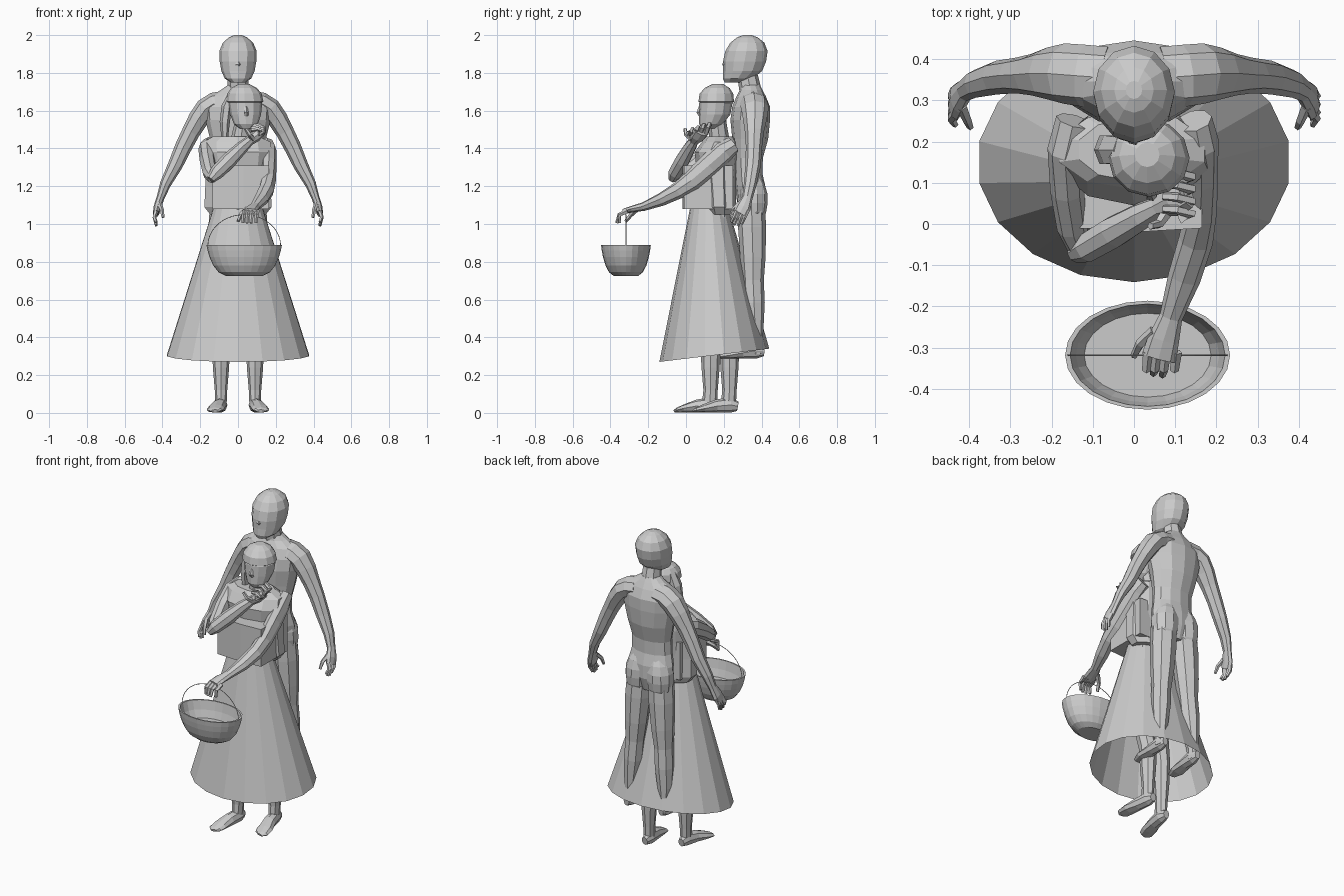
import bpy, bmesh, math
from mathutils import Vector

clay = bpy.data.materials.new("pale_grey")
clay.diffuse_color = (0.6, 0.6, 0.6, 1)


def skin(name, loops, cap=True):
    """Bridge equal-sized loops of points into a flat-shaded mesh."""
    bm = bmesh.new()
    rows = [[bm.verts.new(p) for p in loop] for loop in loops]
    n = len(rows[0])
    for a, b in zip(rows, rows[1:]):
        for i in range(n):
            j = (i + 1) % n
            bm.faces.new((a[i], a[j], b[j], b[i]))
    if cap:
        bm.faces.new(rows[0][::-1])
        bm.faces.new(rows[-1])
    bmesh.ops.recalc_face_normals(bm, faces=bm.faces)
    me = bpy.data.meshes.new(name)
    bm.to_mesh(me)
    bm.free()
    me.materials.append(clay)
    ob = bpy.data.objects.new(name, me)
    bpy.context.collection.objects.link(ob)
    return ob


def stack(name, rings, sides=12, cap=True, tilt=0.0):
    """Horizontal ellipses (x, y, z, rx, ry) stacked into one form."""
    loops = []
    for x, y, z, rx, ry in rings:
        loop = []
        for i in range(sides):
            a = math.tau * i / sides - math.pi / 2
            dy = ry * math.sin(a)
            loop.append((x + rx * math.cos(a), y + dy, z + tilt * dy))
        loops.append(loop)
    return skin(name, loops, cap)


def limb(name, pts, ref=(0, 1, 0), sides=8):
    """Ellipses (x, y, z, width, depth) square to a path; depth lies along ref."""
    P = [Vector(p[:3]) for p in pts]
    loops = []
    for i, p in enumerate(P):
        t = (P[min(i + 1, len(P) - 1)] - P[max(i - 1, 0)]).normalized()
        u = t.cross(Vector(ref)).normalized()
        v = u.cross(t)
        w, d = pts[i][3:]
        loops.append([p + u * w * math.cos(math.tau * k / sides)
                      + v * d * math.sin(math.tau * k / sides) for k in range(sides)])
    return skin(name, loops)


def fingers(name, paths, r, ref):
    for k, path in enumerate(paths):
        n = len(path) - 1
        limb(f"{name}_{k + 1}", [(*p, r * (1 - 0.4 * i / n), r * (1 - 0.4 * i / n))
                                 for i, p in enumerate(path)], ref, 5)


# --- Tall rear figure ---
stack("rear_torso", [(0, .345, 1.04, .09, .05), (0, .345, 1.12, .145, .075),
      (0, .34, 1.20, .147, .08), (0, .33, 1.27, .13, .074), (0, .33, 1.35, .127, .077),
      (0, .34, 1.45, .148, .095), (0, .34, 1.55, .172, .105), (0, .345, 1.62, .178, .10),
      (0, .345, 1.675, .15, .078), (0, .345, 1.71, .09, .06), (0, .34, 1.735, .055, .052)])
stack("rear_neck", [(0, .345, 1.69, .06, .06), (0, .325, 1.79, .052, .055)], 8)
stack("rear_head", [(0, .25, 1.748, .035, .045), (0, .275, 1.77, .07, .08),
      (0, .30, 1.81, .088, .103), (0, .31, 1.86, .097, .114), (0, .32, 1.915, .099, .112),
      (0, .325, 1.96, .08, .09), (0, .325, 1.988, .048, .055), (0, .325, 2.0, .02, .022)])
limb("rear_nose", [(0, .215, 1.88, .01, .01), (0, .203, 1.845, .016, .012),
                   (0, .215, 1.825, .016, .01)], sides=5)
for s, side in ((-1, "right"), (1, "left")):
    limb(f"rear_{side}_arm", [(s * .07, .355, 1.645, .06, .075), (s * .125, .36, 1.637, .06, .075),
         (s * .17, .365, 1.61, .058, .073), (s * .21, .365, 1.555, .054, .063),
         (s * .25, .362, 1.485, .048, .05), (s * .288, .36, 1.41, .045, .043),
         (s * .333, .355, 1.31, .039, .041), (s * .385, .34, 1.21, .029, .034),
         (s * .41, .325, 1.14, .021, .028), (s * .427, .305, 1.09, .02, .04),
         (s * .434, .285, 1.055, .017, .038)])
    fingers(f"rear_{side}_finger", [[(s * .433, y + .015, 1.07), (s * .443, y, 1.035),
            (s * .433, y - .015, z)] for y, z in
            ((.31, 1.0), (.29, .99), (.27, .995), (.255, 1.01))], .013, (0, 1, 0))
    fingers(f"rear_{side}_thumb", [[(s * .418, .285, 1.11), (s * .403, .25, 1.075),
            (s * .397, .235, 1.035)]], .014, (1, 0, 0))
    # buttock, leg and foot
    stack(f"rear_{side}_buttock", [(s * .074, .358, 1.02, .045, .045), (s * .074, .356, 1.06, .072, .068),
          (s * .073, .354, 1.11, .08, .078), (s * .071, .353, 1.16, .079, .078),
          (s * .067, .35, 1.21, .066, .067), (s * .055, .345, 1.26, .04, .045)], 10)
    limb(f"rear_{side}_leg", [(s * .07, .345, 1.14, .075, .072), (s * .08, .35, .98, .077, .074),
         (s * .09, .354, .82, .067, .067), (s * .098, .355, .70, .055, .057),
         (s * .106, .36, .58, .055, .057), (s * .114, .366, .46, .043, .045),
         (s * .118, .37, .37, .03, .036), (s * .12, .37, .31, .03, .036)])
    limb(f"rear_{side}_foot", [(s * .118, .415, .325, .018, .025), (s * .119, .37, .33, .034, .043),
         (s * .122, .30, .318, .038, .03), (s * .126, .23, .305, .046, .019),
         (s * .127, .18, .298, .025, .01)], (0, 0, 1))

# --- Front figure: skirt and bodice ---
stack("skirt", [(0, .15, .305, .381, .291), (0, .12, 1.09, .13, .10)], 18, False, .12)
box = [(-.135, -.01), (.03, -.018), (.165, -.01), (.165, .25), (-.135, .25)]
skin("waist_panel", [[(x, y, z) for x, y in box] for z in (1.08, 1.31)])
stack("blouse", [(0, .18, 1.05, .155, .08), (0, .175, 1.09, .187, .09), (0, .17, 1.20, .182, .095),
      (0, .165, 1.30, .178, .11), (0, .165, 1.38, .19, .12), (-.005, .18, 1.435, .185, .095),
      (-.01, .18, 1.462, .13, .075)], 10)
stack("front_neck", [(.01, .18, 1.42, .055, .055), (.03, .165, 1.55, .045, .047)], 8)

# head, hair cap with a rim, and hanging lock
stack("front_head", [(.045, .12, 1.505, .035, .037), (.042, .133, 1.53, .064, .063),
      (.04, .152, 1.58, .082, .083), (.038, .158, 1.64, .09, .088), (.035, .16, 1.70, .06, .07)])
stack("front_hair", [(.036, .165, 1.635, .075, .08), (.036, .16, 1.648, .099, .094),
      (.034, .161, 1.69, .091, .089), (.032, .165, 1.72, .068, .066), (.032, .168, 1.74, .03, .03)])
limb("front_nose", [(.04, .077, 1.62, .01, .01), (.042, .067, 1.59, .014, .012),
                    (.043, .075, 1.575, .014, .01)], sides=5)
limb("hair_lock", [(-.03, .18, 1.69, .022, .035), (-.06, .18, 1.62, .028, .04),
                   (-.07, .18, 1.54, .027, .04), (-.07, .18, 1.46, .018, .03)], sides=6)

# arm reaching forward with the basket
up = (0, 0, 1)
limb("reaching_arm", [(.145, .25, 1.42, .045, .045), (.158, .20, 1.385, .047, .06),
     (.163, .12, 1.31, .041, .06), (.162, .03, 1.23, .039, .054), (.15, -.04, 1.178, .042, .045),
     (.122, -.13, 1.13, .04, .035), (.09, -.225, 1.092, .028, .023), (.072, -.28, 1.08, .038, .018),
     (.06, -.325, 1.068, .042, .015)], up)
fingers("reaching_finger", [[(x + .005, -.31, 1.068), (x, -.353, 1.048), (x - .003, y, 1.005)]
        for x, y in ((.03, -.352), (.05, -.363), (.072, -.367), (.098, -.352))], .014, (1, 0, 0))
fingers("reaching_thumb", [[(.05, -.26, 1.08), (.015, -.29, 1.05), (.0, -.32, 1.015)]], .015, up)

# bent arm with the hand at the chin
limb("bent_upper_arm", [(-.145, .25, 1.42, .045, .045), (-.165, .18, 1.395, .045, .055),
     (-.162, .08, 1.335, .041, .047), (-.15, -.01, 1.27, .037, .041), (-.135, -.06, 1.24, .026, .028)], up)
limb("bent_forearm", [(-.145, -.072, 1.235, .022, .022), (-.115, -.058, 1.27, .038, .037),
     (-.05, -.02, 1.335, .042, .04), (.02, .02, 1.405, .034, .034), (.06, .042, 1.44, .026, .026),
     (.095, .06, 1.465, .03, .044), (.125, .08, 1.49, .024, .046)])
fingers("bent_finger", [[(.11, y, 1.48), (.138, y + .01, z), (.105, y + .02, z + .018),
        (.07, y + .022, z + .012)] for y, z in
        ((.015, 1.485), (.045, 1.495), (.075, 1.505), (.105, 1.51))], .016, (0, 1, 0))
fingers("bent_thumb", [[(.08, .03, 1.45), (.06, .0, 1.475), (.04, -.005, 1.505)]], .015, (0, 1, 0))

# legs and bare feet, one a step ahead
for name, s, dy in (("right", -1, 0), ("left", 1, .10)):
    x = s * .09
    limb(f"front_{name}_leg", [(s * .065, .13 + dy * .3, 1.06, .06, .06),
         (s * .075, .12 + dy * .4, .80, .065, .065), (s * .085, .115 + dy * .7, .53, .055, .057),
         (x, .13 + dy, .37, .048, .054), (x, .13 + dy, .24, .043, .048),
         (x, .13 + dy, .12, .033, .038), (x, .125 + dy, .05, .03, .04)])
    limb(f"front_{name}_foot", [(x, .175 + dy, .035, .02, .025), (x, .135 + dy, .042, .034, .041),
         (x + s * .012, .06 + dy, .036, .038, .035), (x + s * .027, -.005 + dy, .024, .046, .022),
         (x + s * .034, -.045 + dy, .015, .042, .014), (x + s * .03, -.06 + dy, .01, .022, .008)], up)

# --- Basket: hollow oval bowl with a wire handle ---
bx, by = .033, -.318
profile = [(.49, .725), (.68, .745), (.82, .78), (.92, .825), (.97, .86), (1.0, .89),
           (.94, .89), (.87, .835), (.77, .79)]
stack("basket", [(bx, by, z, .2 * f, .132 * f) for f, z in profile], 24)
arch = [math.pi * i / 20 for i in range(21)]
limb("basket_handle", [(bx + .193 * math.cos(a), by, .885 + .165 * math.sin(a), .002, .002)
                       for a in arch], sides=5)
